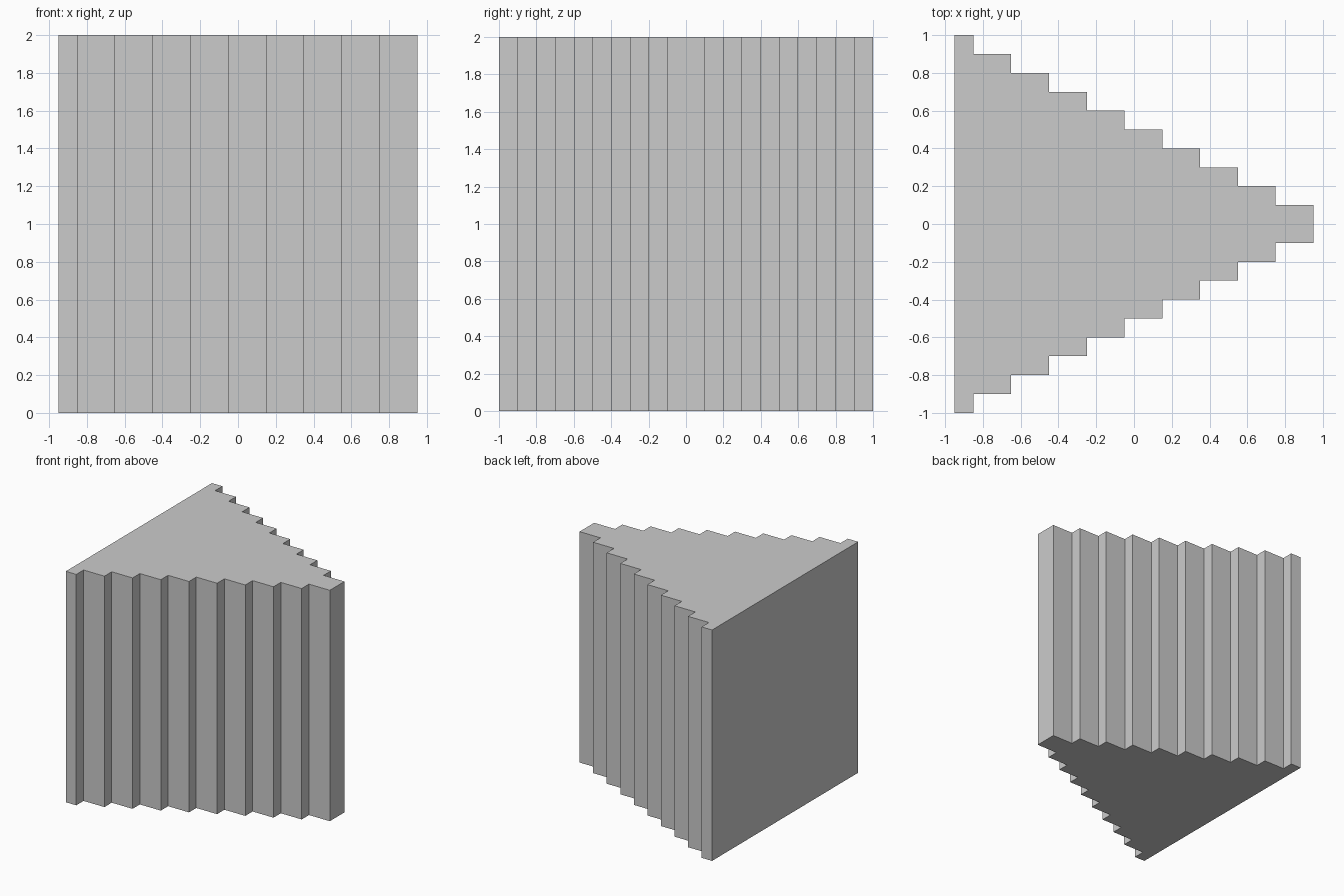
import bpy, bmesh

if "Cube" in bpy.data.objects:
    bpy.data.objects.remove(bpy.data.objects["Cube"])

STEPS = 10
HEIGHT = 2.0
BACK_X = -0.95

# Stepped half outline, from the wide flat side to the narrow tip
half = []
x = BACK_X
for i in range(STEPS):
    y = 1.0 - 0.1 * i
    x_end = -0.85 + 0.2 * i
    half += [(x, y), (x_end, y)]
    x = x_end

# Mirror across y = 0 to close the profile (clockwise reversed to face up)
outline = [(px, -py) for px, py in half] + half[::-1]

# Extrude the profile into a stepped wedge
bm = bmesh.new()
base = bm.faces.new([bm.verts.new((px, py, 0)) for px, py in outline])
ext = bmesh.ops.extrude_face_region(bm, geom=[base], use_keep_orig=True)
top = [g for g in ext["geom"] if isinstance(g, bmesh.types.BMVert)]
bmesh.ops.translate(bm, verts=top, vec=(0, 0, HEIGHT))
bmesh.ops.recalc_face_normals(bm, faces=bm.faces)

mesh = bpy.data.meshes.new("stepped_wedge")
bm.to_mesh(mesh)
bm.free()
bpy.context.collection.objects.link(bpy.data.objects.new("stepped_wedge", mesh))
